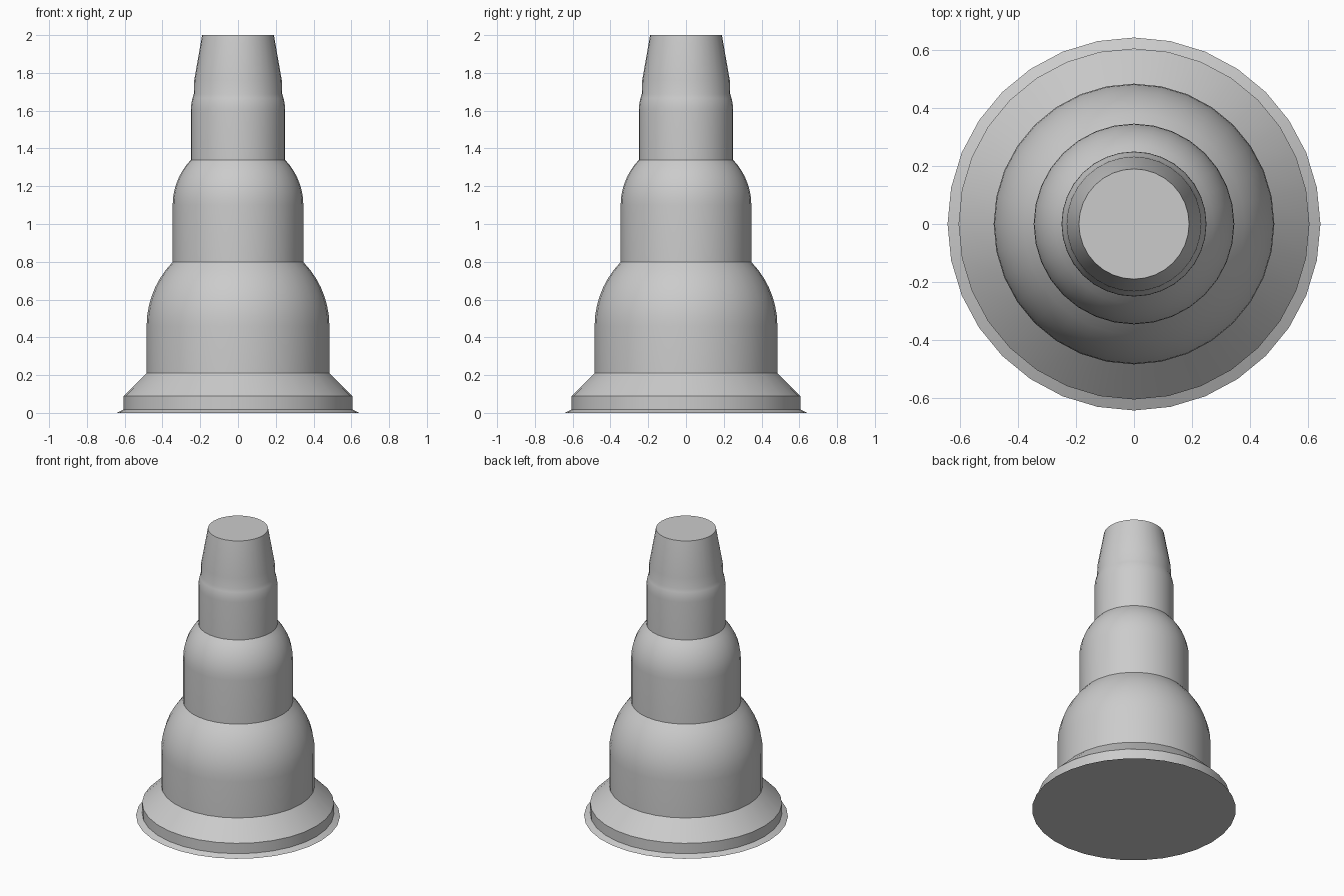
import bpy, bmesh
from math import sin, cos, asin, acos, pi, radians

if "Cube" in bpy.data.objects:
    bpy.data.objects.remove(bpy.data.objects["Cube"])

SIDES = 32


def dome(radius, centre_z, top_radius, steps):
    # Spherical shoulder from its equator up to where it meets the next tier
    end = acos(top_radius / radius)
    return [(radius * cos(end * i / steps), centre_z + radius * sin(end * i / steps))
            for i in range(steps + 1)]


def turned(name, profile):
    # Lathe a (radius, z) profile into a closed solid
    bm = bmesh.new()
    rings = [[bm.verts.new((r * cos(2 * pi * i / SIDES), r * sin(2 * pi * i / SIDES), z))
              for i in range(SIDES)] for r, z in profile]
    for low, high in zip(rings, rings[1:]):
        for i in range(SIDES):
            j = (i + 1) % SIDES
            bm.faces.new((low[i], low[j], high[j], high[i]))
    bm.faces.new(rings[0][::-1])
    bm.faces.new(rings[-1])
    mesh = bpy.data.meshes.new(name)
    bm.to_mesh(mesh)
    bm.free()
    obj = bpy.data.objects.new(name, mesh)
    bpy.context.collection.objects.link(obj)
    bpy.context.view_layer.objects.active = obj
    obj.select_set(True)
    bpy.ops.object.shade_smooth_by_angle(angle=radians(30))
    obj.select_set(False)
    return obj


# Flared foot and bevelled base, three domed tiers, tapered tip
profile = [(0.643, 0), (0.605, 0.018), (0.605, 0.09), (0.484, 0.21)]
profile += dome(0.484, 0.46, 0.346, 7)
profile += dome(0.346, 1.10, 0.25, 7)
profile += dome(0.25, 1.60, 0.234, 4)
profile += [(0.232, 1.76), (0.19, 2.0)]
turned("stepped_spire", profile)
